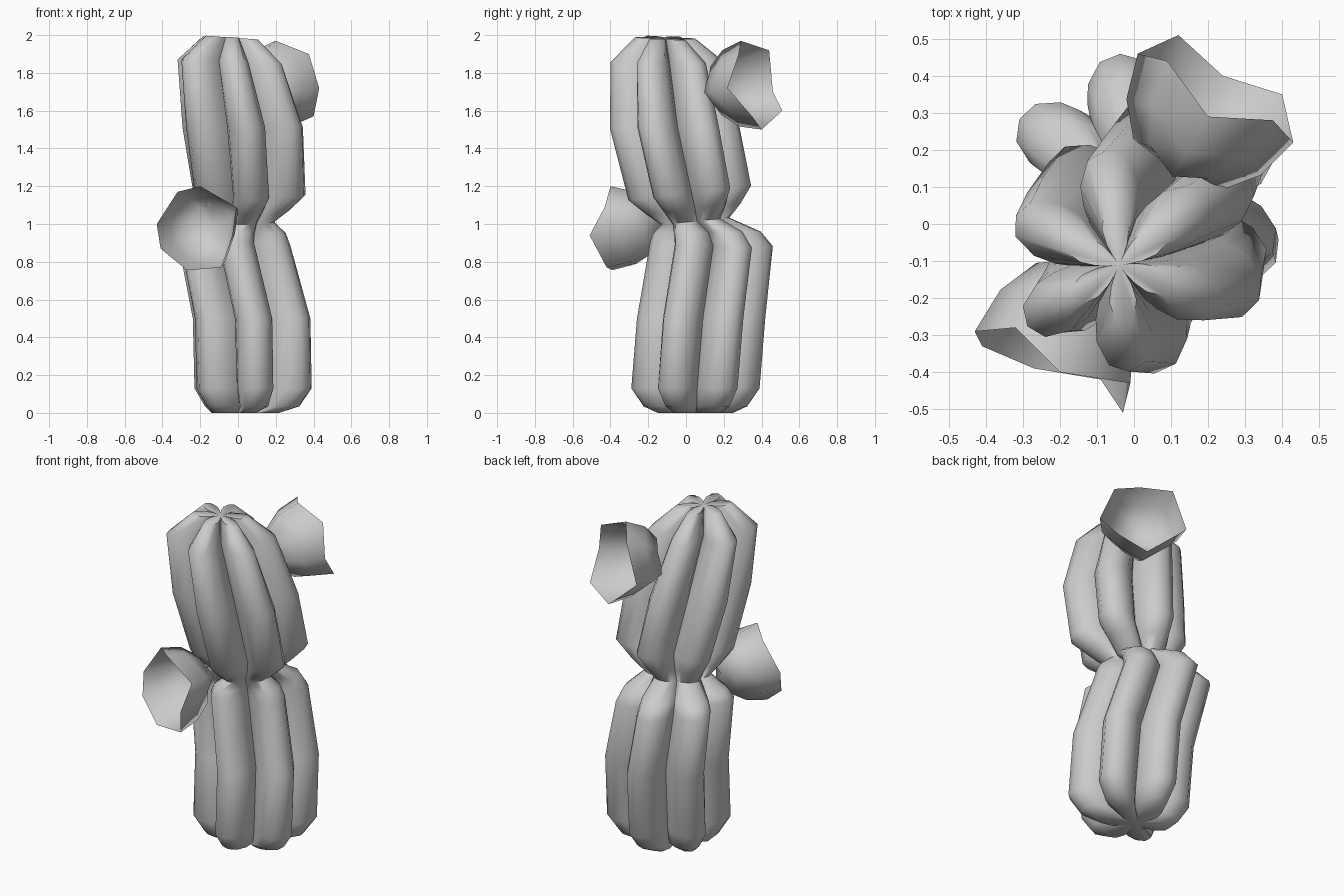
import bpy, math
from mathutils import Vector

if "Cube" in bpy.data.objects:
    bpy.data.objects.remove(bpy.data.objects["Cube"])

LOBES = 6
STEPS = (-1, -.88, -.68, -.35, 0, .35, .68, .88)


def make_object(name, verts, faces, angle):
    me = bpy.data.meshes.new(name)
    me.from_pydata([tuple(v) for v in verts], [], faces)
    ob = bpy.data.objects.new(name, me)
    bpy.context.collection.objects.link(ob)
    bpy.ops.object.select_all(action='DESELECT')
    ob.select_set(True)
    bpy.context.view_layer.objects.active = ob
    bpy.ops.object.shade_smooth_by_angle(angle=math.radians(angle))
    return ob


def bridge(rows, n):
    return [(r * n + i, r * n + (i + 1) % n, (r + 1) * n + (i + 1) % n, (r + 1) * n + i)
            for r in range(rows - 1) for i in range(n)]


# ribbed body: centre x, y, z, rib radius, valley radius, tilt along x, tilt along y, twist
RINGS = [
    (.04, .05, .00, .20, .05, 0, 0, 3),
    (.075, .05, .035, .275, .13, 0, 0, 3),
    (.08, .05, .13, .34, .175, 0, 0, 3),
    (.072, .08, .50, .34, .185, 0, 0, 3),
    (-.02, .135, .895, .325, .18, -.05, -.04, 3),
    (-.01, .11, .955, .285, .17, 0, .02, 3),
    (.02, .05, 1.015, .18, .145, 0, .10, 3),
    (.04, .04, 1.08, .25, .16, .0, .12, 3),
    (.06, .02, 1.165, .325, .18, 0, .12, 3),
    (.025, -.06, 1.51, .345, .185, 0, 0, 5),
    (-.045, -.10, 1.86, .30, .125, -.04, 0, 6),
    (-.04, -.11, 1.985, .16, .03, -.07, -.03, 6),
]
verts = []
for cx, cy, z, big, small, tx, ty, twist in RINGS:
    for k in range(LOBES):
        for s in STEPS:
            a = math.radians(30 + 60 * k + 30 * s + twist)
            r = small + (big - small) * (1 - abs(s) ** 2.2)
            x, y = r * math.cos(a), r * math.sin(a)
            verts.append((cx + x, cy + y, z + tx * x + ty * y))
n = LOBES * len(STEPS)
faces = bridge(len(RINGS), n)
# close both ends with a fan
bottom, top = len(verts), len(verts) + 1
verts += [(.04, .05, 0), (-.04, -.11, 1.98)]
last = (len(RINGS) - 1) * n
for i in range(n):
    faces.append((bottom, (i + 1) % n, i))
    faces.append((top, last + i, last + (i + 1) % n))
make_object("cactus_body", verts, faces, 62)


# open cup flowers with an uneven rim
def flower(name, base, rim):
    base = Vector(base)
    rim = [Vector(p) for p in rim]
    mid = sum(rim, Vector()) / len(rim)
    vs = [base.lerp(mid, t) + (p - mid) * k
          for t, k in ((.10, .55), (.50, .86), (1, 1)) for p in rim]
    m = len(rim)
    fs = bridge(3, m)
    vs.append(base)
    fs += [(len(vs) - 1, (i + 1) % m, i) for i in range(m)]
    make_object(name, vs, fs, 120)


flower("front_flower", (-.14, -.13, .98), [
    (-.20, -.40, 1.20), (-.32, -.28, 1.17), (-.43, -.29, 1.0), (-.41, -.33, .87),
    (-.27, -.39, .755), (-.09, -.42, .77), (-.03, -.51, .94), (-.01, -.43, 1.09)])
flower("back_flower", (.11, .15, 1.70), [
    (.20, .29, 1.97), (.375, .28, 1.90), (.43, .22, 1.72), (.40, .35, 1.57),
    (.24, .40, 1.50), (.12, .51, 1.60), (.01, .46, 1.70), (.09, .44, 1.92)])
